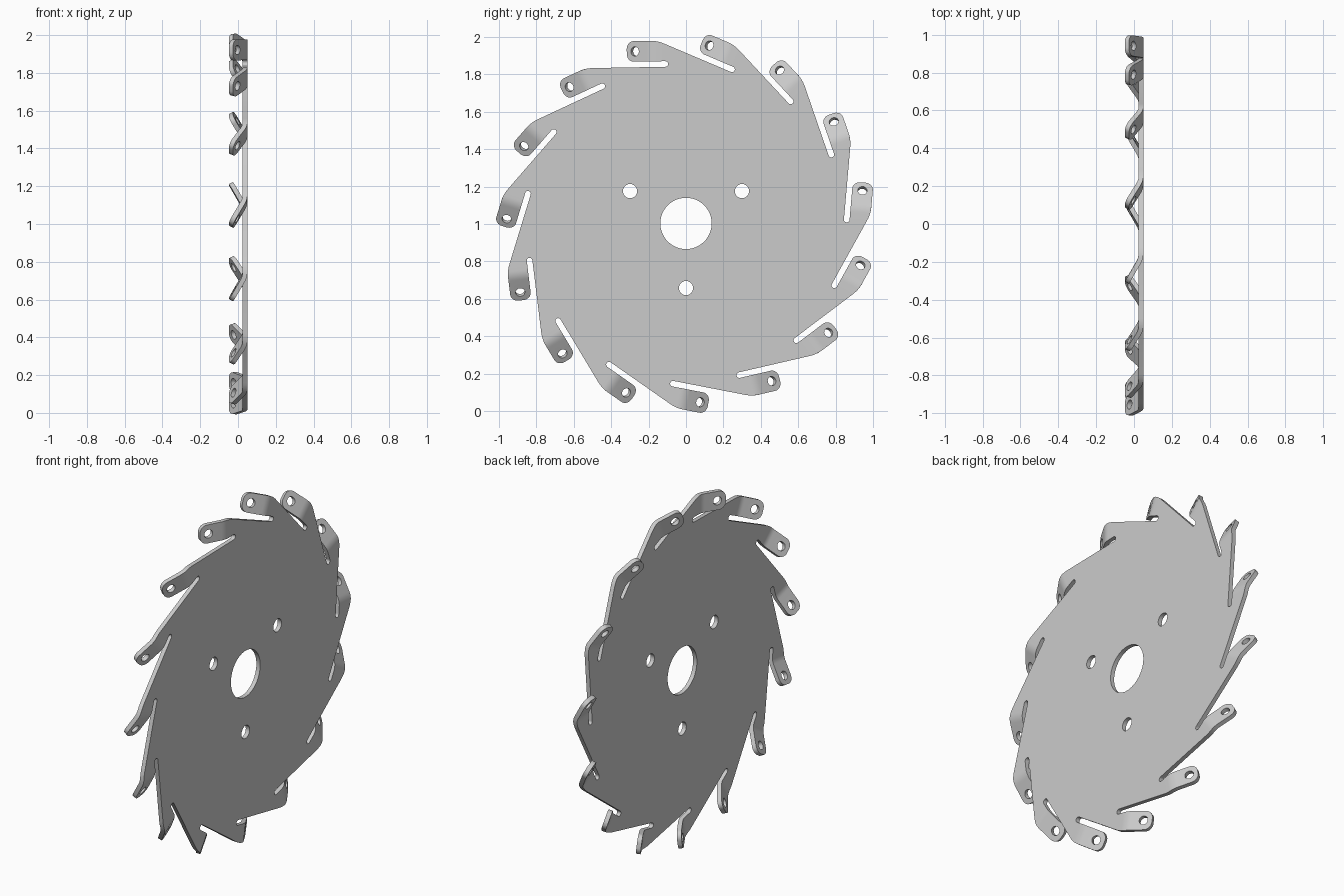
import bpy, bmesh
from math import sin, cos, tan, pi, radians
from mathutils import Vector, Matrix

if "Cube" in bpy.data.objects:
    bpy.data.objects.remove(bpy.data.objects["Cube"])

BLADES = 15
STEP = 2 * pi / BLADES
START = radians(-11)          # direction of the first tab
THICK = 0.025
MID_X, MID_Z = 0.037, 1.003   # plate centre

# Blade layout: u runs along the tab, v outward from the centre
SLOT_V, SLOT_R, SLOT_U = 0.853, 0.015, 0.095
IN_V, OUT_V = SLOT_V + SLOT_R, 0.978
JOINT_U, BEND_U = 0.10, 0.14
BEND_A, BEND_R = radians(30), 0.09
TAB_END = BEND_U + 0.173      # unfolded length
HOLE_S = BEND_U + 0.123
TAN = tan(STEP)
CORNER_U = (OUT_V - (SLOT_V - SLOT_R) * cos(STEP)) / sin(STEP) * cos(STEP) \
    - (SLOT_V - SLOT_R) * sin(STEP)
JOINT_V = OUT_V - (CORNER_U - JOINT_U) * TAN


def arc(cx, cy, r, a0, a1, n):
    return [(cx + r * cos(a0 + (a1 - a0) * i / n),
             cy + r * sin(a0 + (a1 - a0) * i / n)) for i in range(n + 1)]


def circle(cx, cy, r, n):
    return arc(cx, cy, r, 0, 2 * pi, n)[:-1]


def plate(loops):
    """Filled flat plate with holes, as a bmesh in local XY."""
    cu = bpy.data.curves.new("outline", "CURVE")
    cu.dimensions = "2D"
    cu.fill_mode = "BOTH"
    cu.extrude = THICK / 2
    for pts in loops:
        sp = cu.splines.new("POLY")
        sp.points.add(len(pts) - 1)
        for p, (x, y) in zip(sp.points, pts):
            p.co = (x, y, 0, 1)
        sp.use_cyclic_u = True
    ob = bpy.data.objects.new("outline", cu)
    bpy.context.collection.objects.link(ob)
    deps = bpy.context.evaluated_depsgraph_get()
    me = bpy.data.meshes.new_from_object(ob.evaluated_get(deps))
    bm = bmesh.new()
    bm.from_mesh(me)
    bpy.data.objects.remove(ob)
    bpy.data.curves.remove(cu)
    bpy.data.meshes.remove(me)
    bmesh.ops.remove_doubles(bm, verts=bm.verts, dist=1e-5)
    return bm


def bend(co):
    """Roll the unfolded tab around the bend line."""
    s = co.x - BEND_U
    if s <= 0:
        return co
    a = min(s / BEND_R, BEND_A)
    rest = s - BEND_R * a
    return Vector((BEND_U + BEND_R * sin(a) + rest * cos(a) + co.z * sin(a),
                   co.y,
                   -BEND_R * (1 - cos(a)) - rest * sin(a) + co.z * cos(a)))


# Disc outline: tab roots and round-ended slots
outline = []
for k in range(BLADES):
    th = START + k * STEP
    pts = [(JOINT_U, -JOINT_V), (JOINT_U, -IN_V)]
    pts += arc(SLOT_U, -SLOT_V, SLOT_R, -pi / 2, -3 * pi / 2, 8)
    outline += [(x * cos(th) - y * sin(th), x * sin(th) + y * cos(th))
                for x, y in pts]
holes = [circle(0, 0, 0.137, 48)]
for i in range(3):
    a = -pi / 2 + i * 2 * pi / 3
    holes.append(circle(0.345 * cos(a), 0.345 * sin(a), 0.038, 24))
disc = plate([outline] + holes)

# Tab outline: softened outer corner, rounded tip, one hole
soft = CORNER_U - JOINT_U
p0 = Vector((JOINT_U, -JOINT_V))
p1 = Vector((CORNER_U, -OUT_V))
p2 = Vector((CORNER_U + soft, -OUT_V))
corner = [tuple(p0 * (1 - t) ** 2 + p1 * 2 * t * (1 - t) + p2 * t * t)
          for t in (i / 6 for i in range(7))]
R = 0.042
tab_pts = corner + arc(TAB_END - R, -OUT_V + R, R, -pi / 2, 0, 8) \
    + arc(TAB_END - R, -IN_V - R, R, 0, pi / 2, 8) + [(JOINT_U, -IN_V)]
tab = plate([tab_pts, circle(HOLE_S, -(IN_V + OUT_V) / 2, 0.025, 20)])
for i in range(7):
    cut = BEND_U + BEND_R * BEND_A * i / 6
    bmesh.ops.bisect_plane(tab, geom=tab.verts[:] + tab.edges[:] + tab.faces[:],
                           plane_co=(cut, 0, 0), plane_no=(1, 0, 0), dist=1e-5)
for v in tab.verts:
    v.co = bend(v.co.copy())
tab_mesh = bpy.data.meshes.new("tab")
tab.to_mesh(tab_mesh)
tab.free()

# Join the ring of tabs to the disc and drop the hidden walls at the roots
for k in range(BLADES):
    old = set(disc.verts)
    disc.from_mesh(tab_mesh)
    new = [v for v in disc.verts if v not in old]
    bmesh.ops.rotate(disc, verts=new, cent=(0, 0, 0),
                     matrix=Matrix.Rotation(START + k * STEP, 3, "Z"))
bpy.data.meshes.remove(tab_mesh)
bmesh.ops.remove_doubles(disc, verts=disc.verts, dist=1e-4)
walls = [f for f in disc.faces if all(len(e.link_faces) > 2 for e in f.edges)]
bmesh.ops.delete(disc, geom=walls, context="FACES_ONLY")
bmesh.ops.recalc_face_normals(disc, faces=disc.faces)

# Stand the disc upright, facing sideways
for v in disc.verts:
    x, y, z = v.co
    v.co = (z + MID_X, x, y + MID_Z)
mesh = bpy.data.meshes.new("slotted_disc")
disc.to_mesh(mesh)
disc.free()
obj = bpy.data.objects.new("slotted_disc", mesh)
bpy.context.collection.objects.link(obj)

# Plain grey metal
mat = bpy.data.materials.new("light_grey")
mat.use_nodes = True
grey = (0.6, 0.6, 0.6, 1)
mat.diffuse_color = grey
mat.node_tree.nodes["Principled BSDF"].inputs["Base Color"].default_value = grey
mesh.materials.append(mat)

bpy.ops.object.select_all(action="DESELECT")
obj.select_set(True)
bpy.context.view_layer.objects.active = obj
bpy.ops.object.shade_smooth_by_angle(angle=radians(25))
